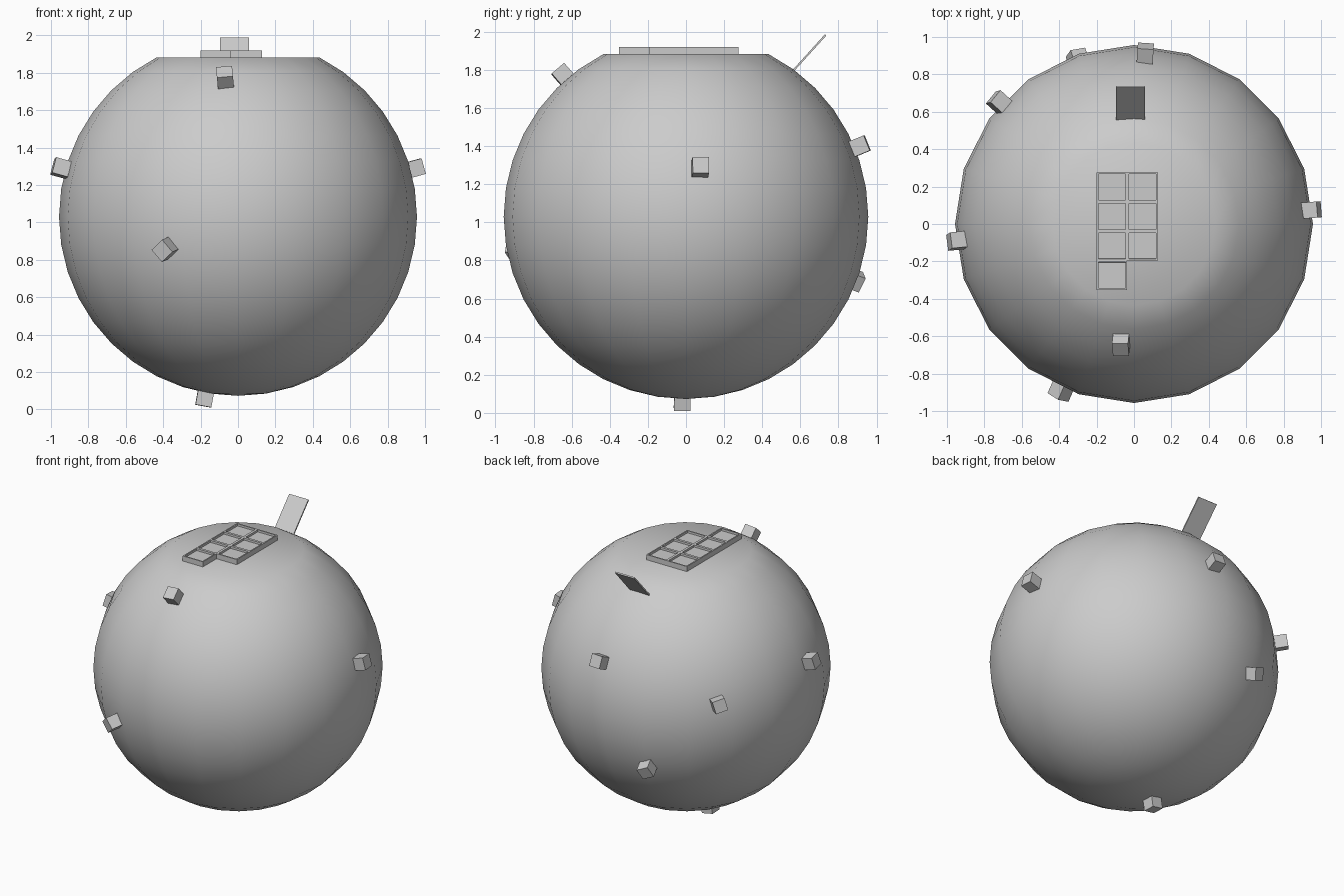
import bpy, bmesh, math
from mathutils import Vector, Matrix

if "Cube" in bpy.data.objects:
    bpy.data.objects.remove(bpy.data.objects["Cube"])

CENTRE = Vector((0, 0, 1.03))
R = 0.957


def make(name, bm, smooth=False):
    bmesh.ops.recalc_face_normals(bm, faces=bm.faces)
    mesh = bpy.data.meshes.new(name)
    bm.to_mesh(mesh)
    bm.free()
    for p in mesh.polygons:
        p.use_smooth = smooth
    ob = bpy.data.objects.new(name, mesh)
    bpy.context.collection.objects.link(ob)
    return ob


def box(name, size, matrix):
    bm = bmesh.new()
    bmesh.ops.create_cube(bm, size=1, matrix=matrix @ Matrix.Diagonal((*size, 1)))
    return make(name, bm)


# Round body: 20-sided sphere with a flat capped top
bm = bmesh.new()
bmesh.ops.create_uvsphere(bm, u_segments=20, v_segments=20, radius=R)
cut = R * math.sin(math.radians(65))
bmesh.ops.delete(bm, geom=[v for v in bm.verts if v.co.z > cut], context='VERTS')
bmesh.ops.holes_fill(bm, edges=[e for e in bm.edges if e.is_boundary], sides=0)
bmesh.ops.translate(bm, verts=bm.verts, vec=CENTRE)
make("body", bm, smooth=True)

# Keypad: L-shaped slab of seven cells with recessed pockets
xs = [-0.2, -0.037, 0.127]
ys = [0.276 - 0.157 * i for i in range(5)]
z_low, z_high = 1.88, 1.92
bm = bmesh.new()
for col, rows in ((0, 4), (1, 3)):
    for r in range(rows):
        corners = [(xs[col], ys[r + 1]), (xs[col + 1], ys[r + 1]),
                   (xs[col + 1], ys[r]), (xs[col], ys[r])]
        bm.faces.new([bm.verts.new((x, y, z_low)) for x, y in corners])
bmesh.ops.remove_doubles(bm, verts=bm.verts, dist=0.001)
ext = bmesh.ops.extrude_face_region(bm, geom=bm.faces[:], use_keep_orig=True)
bmesh.ops.translate(bm, verts=[g for g in ext["geom"] if isinstance(g, bmesh.types.BMVert)],
                    vec=(0, 0, z_high - z_low))
tops = [f for f in bm.faces if all(v.co.z > z_high - 0.001 for v in f.verts)]
bmesh.ops.recalc_face_normals(bm, faces=bm.faces)
bmesh.ops.inset_individual(bm, faces=tops, thickness=0.013)
bmesh.ops.inset_individual(bm, faces=tops, thickness=0.0005, depth=-0.015)
make("keypad", bm)

# Thin plate standing out of the upper back
low, high = Vector((-0.02, 0.55, 1.782)), Vector((-0.02, 0.733, 1.984))
d = high - low
m = Matrix.Translation((low + high) / 2) @ Matrix.Rotation(-math.atan2(d.y, d.z), 4, 'X')
box("back_plate", (0.155, 0.01, d.length), m)

# Small cubes half-sunk over the surface: direction from centre, twist in degrees
cubes = [
    ((-0.07, -0.65, 0.75), 8),
    ((-0.945, -0.09, 0.26), 8),
    ((0.95, 0.075, 0.26), 0),
    ((-0.39, -0.89, -0.175), 40),
    ((-0.18, -0.02, -0.98), 5),
    ((0.06, 0.91, 0.37), 0),
    ((-0.30, 0.88, -0.33), 25),
    ((-0.72, 0.65, 0.165), 15),
]
for i, (direction, twist) in enumerate(cubes, 1):
    n = Vector(direction).normalized()
    m = (Matrix.Translation(CENTRE + n * 0.986)
         @ n.to_track_quat('Z', 'Y').to_matrix().to_4x4()
         @ Matrix.Rotation(math.radians(twist), 4, 'Z'))
    box(f"surface_cube_{i}", (0.086, 0.086, 0.086), m)
